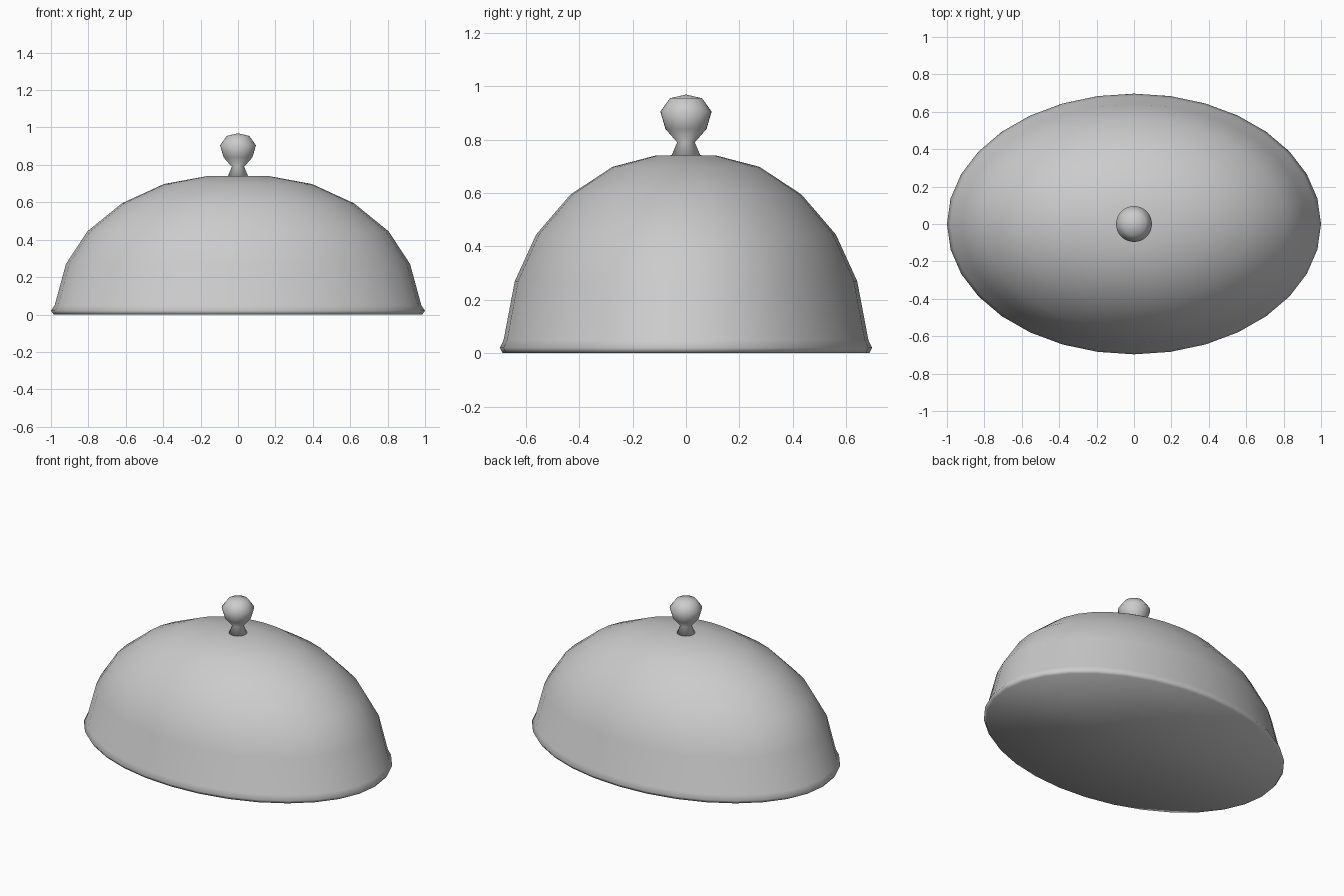
import bpy
import bmesh
import math

if "Cube" in bpy.data.objects:
    bpy.data.objects.remove(bpy.data.objects["Cube"])


def lathe(name, profile, segments=32, y_scale=1.0):
    """Revolve (radius, z) points from bottom to top; zero radius makes a pole."""
    bm = bmesh.new()
    rings = []
    for r, z in profile:
        if r == 0:
            rings.append([bm.verts.new((0, 0, z))] * segments)
        else:
            rings.append([bm.verts.new((r * math.cos(a), r * y_scale * math.sin(a), z))
                          for a in (2 * math.pi * i / segments for i in range(segments))])
    for low, high in zip(rings, rings[1:]):
        for i in range(segments):
            j = (i + 1) % segments
            corners = list(dict.fromkeys((low[i], low[j], high[j], high[i])))
            bm.faces.new(corners).smooth = True
    bmesh.ops.recalc_face_normals(bm, faces=bm.faces)
    mesh = bpy.data.meshes.new(name)
    bm.to_mesh(mesh)
    bm.free()
    obj = bpy.data.objects.new(name, mesh)
    bpy.context.collection.objects.link(obj)
    return obj


# Oval dome with a small flared lip and closed base
lathe("dome_cover", [(0, 0), (0.985, 0), (1.0, 0.02), (0.98, 0.05), (0.92, 0.27),
                     (0.805, 0.445), (0.62, 0.595), (0.395, 0.698),
                     (0.16, 0.741), (0, 0.742)], y_scale=0.697)

# Round knob with a narrow neck
lathe("knob", [(0, 0.735), (0.056, 0.735), (0.033, 0.79), (0.077, 0.84),
               (0.096, 0.905), (0.06, 0.955), (0, 0.969)])
